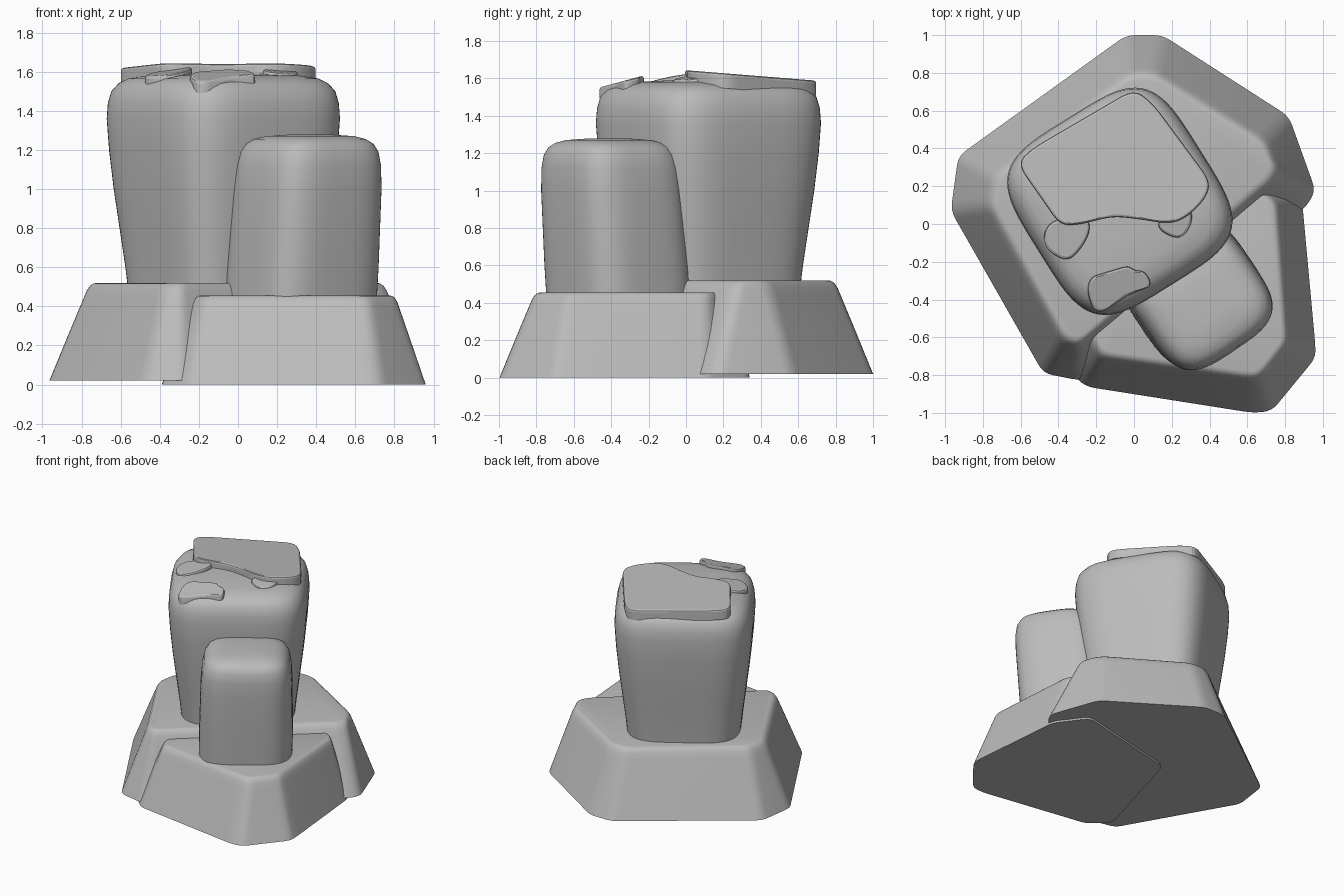
import bpy, bmesh, math
from mathutils import Vector

cube = bpy.data.objects.get("Cube")
if cube:
    bpy.data.objects.remove(cube, do_unlink=True)

# Single stone-grey material
grey = bpy.data.materials.new("stone_grey")
grey.use_nodes = True
COLOUR = (0.5, 0.5, 0.5, 1)
grey.diffuse_color = COLOUR
grey.node_tree.nodes["Principled BSDF"].inputs["Base Color"].default_value = COLOUR


def rounded(points, radius, steps=4):
    """Round every corner of a closed 2D outline."""
    pts = [Vector(p) for p in points]
    out = []
    for i, p in enumerate(pts):
        ends = []
        for q in (pts[i - 1], pts[(i + 1) % len(pts)]):
            d = q - p
            ends.append(p + d.normalized() * min(radius, d.length * 0.46))
        for k in range(steps + 1):
            t = k / steps
            out.append(ends[0] * (1 - t) ** 2 + p * 2 * t * (1 - t) + ends[1] * t * t)
    return out


def loft(name, rings, angle=35):
    """Skin a stack of matching 3D rings and cap both ends."""
    bm = bmesh.new()
    loops = [[bm.verts.new(p) for p in ring] for ring in rings]
    n = len(loops[0])
    for a, b in zip(loops, loops[1:]):
        for i in range(n):
            j = (i + 1) % n
            bm.faces.new((a[i], a[j], b[j], b[i]))
    bm.faces.new(loops[0][::-1])
    bm.faces.new(loops[-1])
    bmesh.ops.recalc_face_normals(bm, faces=bm.faces)
    mesh = bpy.data.meshes.new(name)
    bm.to_mesh(mesh)
    bm.free()
    obj = bpy.data.objects.new(name, mesh)
    bpy.context.collection.objects.link(obj)
    mesh.materials.append(grey)
    bpy.ops.object.select_all(action='DESELECT')
    obj.select_set(True)
    bpy.context.view_layer.objects.active = obj
    bpy.ops.object.shade_smooth_by_angle(angle=math.radians(angle))


def base(name, bottom, top, z0, z1):
    """Sloped block with a softened upper rim."""
    low, high = rounded(bottom, 0.05), rounded(top, 0.05)
    profile = [(0, 0), (0.4, 0.47), (0.72, 0.84), (0.79, 0.92), (0.86, 0.97),
               (0.93, 0.993), (1, 1)]
    loft(name, [[(*a.lerp(b, t), z0 + (z1 - z0) * h) for a, b in zip(low, high)]
                for t, h in profile])


def pillar(name, half, power, turn, profile, steps=64):
    """Superelliptic column; profile rows are height, scale, centre x, centre y."""
    def bulge(v):
        return math.copysign(abs(v) ** (2 / power), v)

    c, s = math.cos(turn), math.sin(turn)
    angles = [math.tau * (i + 0.5) / steps for i in range(steps)]
    outline = [(half[0] * bulge(math.cos(a)), half[1] * bulge(math.sin(a))) for a in angles]
    loft(name, [[(cx + k * (x * c - y * s), cy + k * (x * s + y * c), z)
                 for x, y in outline] for z, k, cx, cy in profile], 50)


def plate(name, outline, height, slope, depth, radius=0.05):
    """Raised slab whose top follows a tilted plane through its centre."""
    pts = rounded(outline, radius)
    mid = sum(pts, Vector((0, 0))) / len(pts)
    rings = []
    for inset, drop in ((0, depth), (0, 0.014), (0.004, 0.005), (0.014, 0)):
        ring = []
        for p in pts:
            d = p - mid
            q = p - d.normalized() * inset
            ring.append((q.x, q.y, height + (q - mid).dot(Vector(slope)) - drop))
        rings.append(ring)
    loft(name, rings, 15)


# Two overlapping sloped bases
base("back_base",
     [(-.04, 1), (.15, 1), (.82, .57), (.96, .18), (.92, .1),
      (-.28, -.83), (-.48, -.79), (-.97, .07), (-.93, .36)],
     [(-.02, .76), (.1, .76), (.66, .42), (.72, .32), (.69, .25),
      (-.30, -.61), (-.36, -.57), (-.73, .1), (-.70, .24)], .02, .52)
base("front_base",
     [(-.4, -.72), (-.26, -.86), (.63, -1), (.73, -.99), (.96, -.71),
      (.96, -.64), (.89, .12), (.72, .35), (-.15, .15)],
     [(-.2, -.55), (-.17, -.67), (.61, -.78), (.66, -.77), (.77, -.63),
      (.78, -.59), (.73, .12), (.55, .2), (0, .1)], 0, .455)

# Large column, flaring upward to a gently domed top
large = [(.45, .81), (.6, .84), (.8, .89), (1, .94), (1.2, .98), (1.36, 1),
         (1.44, .99), (1.5, .96), (1.54, .9), (1.565, .815), (1.58, .66), (1.59, .3)]
pillar("large_column", (.505, .52), 4, math.radians(32),
       [(z, k, -.075, .12) for z, k in large])

# Small column, leaning slightly forward
small = [(.4, 1.03), (.6, 1.03), (.8, 1.02), (1, 1.01), (1.12, .985), (1.19, .94),
         (1.23, .87), (1.255, .76), (1.27, .6), (1.278, .3)]
pillar("small_column", (.33, .32), 3.6, math.radians(34),
       [(z, k, .32 + .045 * (z - .4) / .8, -.36 - .05 * (z - .4) / .8) for z, k in small])

# Raised plates on top of the large column
plate("large_top_plate",
      [(0, .715), (.1, .64), (.41, .22), (.37, .12), (.27, .03), (.18, 0), (0, .03),
       (-.12, .04), (-.27, 0), (-.39, -.01), (-.48, .12), (-.62, .32), (-.54, .4)],
      1.627, (0, -.08), .08, .08)
plate("right_oval_plate",
      [(-.48, -.04), (-.42, .03), (-.23, .03), (-.24, -.07), (-.32, -.18), (-.38, -.19),
       (-.47, -.13)], 1.596, (.14, .12), .06, .08)
plate("left_oval_plate",
      [(.12, .02), (.14, -.04), (.23, -.08), (.28, -.05), (.31, .02), (.30, .1),
       (.24, .08)], 1.602, (-.1, .12), .06, .06)
plate("front_plate",
      [(-.25, -.35), (-.23, -.28), (-.03, -.22), (0, -.245), (.06, -.25), (.10, -.33),
       (-.02, -.37), (-.17, -.47), (-.22, -.45)], 1.587, (0, .27), .06, .04)
